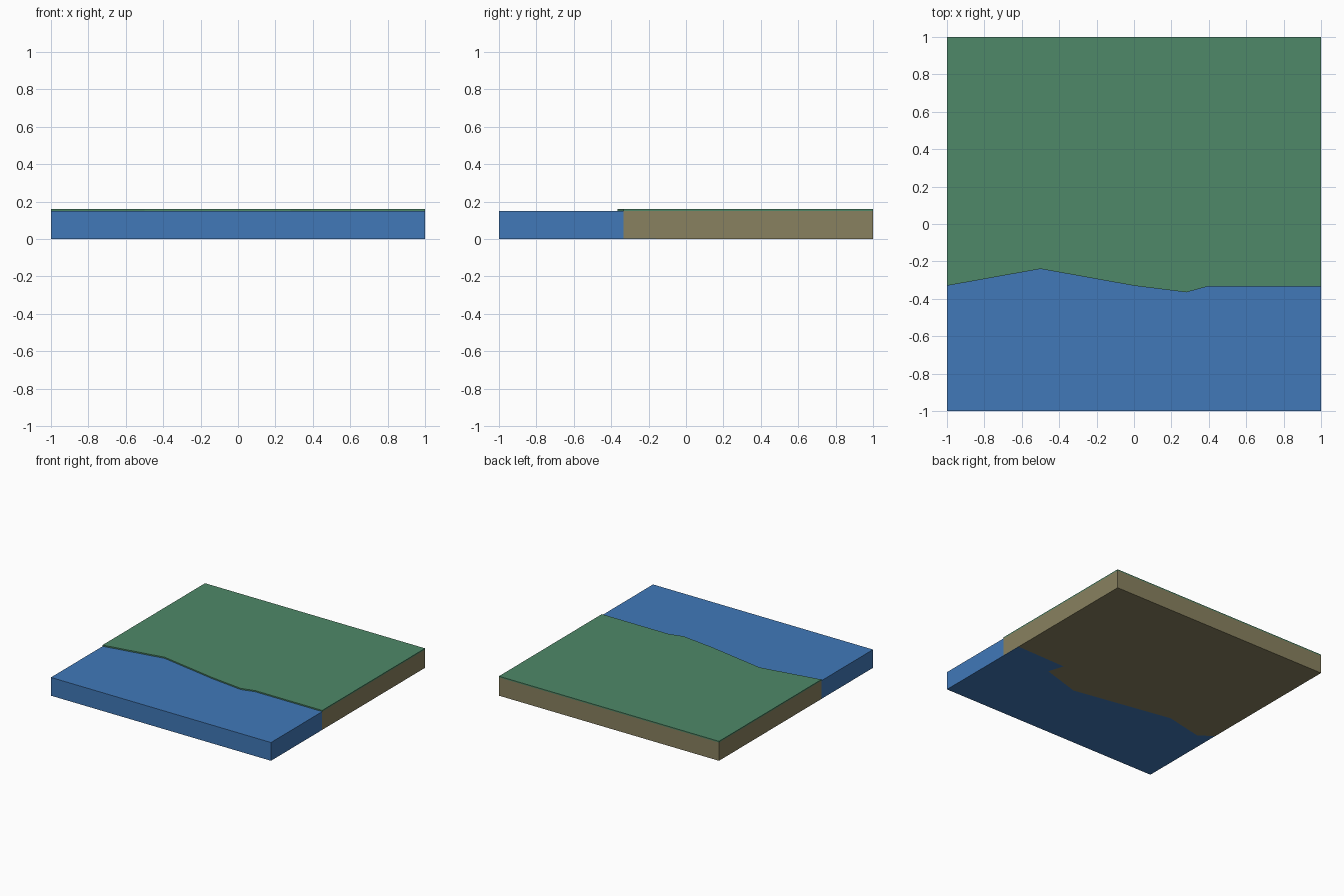
import bpy, bmesh

if "Cube" in bpy.data.objects:
    bpy.data.objects.remove(bpy.data.objects["Cube"])


def material(name, rgb):
    m = bpy.data.materials.new(name)
    m.diffuse_color = (*rgb, 1.0)
    m.use_nodes = True
    m.node_tree.nodes["Principled BSDF"].inputs["Base Color"].default_value = m.diffuse_color
    return m


WATER = material("water_blue", (0.052, 0.190, 0.485))
GRASS = material("grass_green", (0.077, 0.250, 0.138))
EARTH = material("earth_brown", (0.250, 0.221, 0.115))

# Shoreline seen from above, and the rougher one seen from below (left to right)
SHORE = [(-1, -0.33), (-0.5, -0.24), (0, -0.33), (0.28, -0.365), (0.39, -0.335), (1, -0.335)]
BED = [(-1, -0.24), (-0.89, -0.32), (-0.57, -0.25), (0.26, -0.40),
       (0.59, -0.30), (0.55, -0.17), (1, -0.16)]


def slab(name, shore, side_y, z0, z1, mat):
    """Prism between a shoreline and the straight tile edge at y = side_y."""
    outline = shore + [(1, side_y), (-1, side_y)]
    bm = bmesh.new()
    face = bm.faces.new([bm.verts.new((x, y, z0)) for x, y in outline])
    top = bmesh.ops.extrude_face_region(bm, geom=[face])["geom"]
    bmesh.ops.translate(bm, vec=(0, 0, z1 - z0),
                        verts=[v for v in top if isinstance(v, bmesh.types.BMVert)])
    bmesh.ops.recalc_face_normals(bm, faces=bm.faces)
    mesh = bpy.data.meshes.new(name)
    bm.to_mesh(mesh)
    bm.free()
    mesh.materials.append(mat)
    ob = bpy.data.objects.new(name, mesh)
    bpy.context.collection.objects.link(ob)


# Thin underside layer with its own shoreline
slab("water_bed", BED, -1, 0, 0.002, WATER)
slab("earth_base", BED, 1, 0, 0.002, EARTH)
# Main bodies
slab("water", SHORE, -1, 0.002, 0.15, WATER)
slab("earth", SHORE, 1, 0.002, 0.15, EARTH)
# Turf layer on the land
slab("grass", SHORE, 1, 0.15, 0.16, GRASS)
